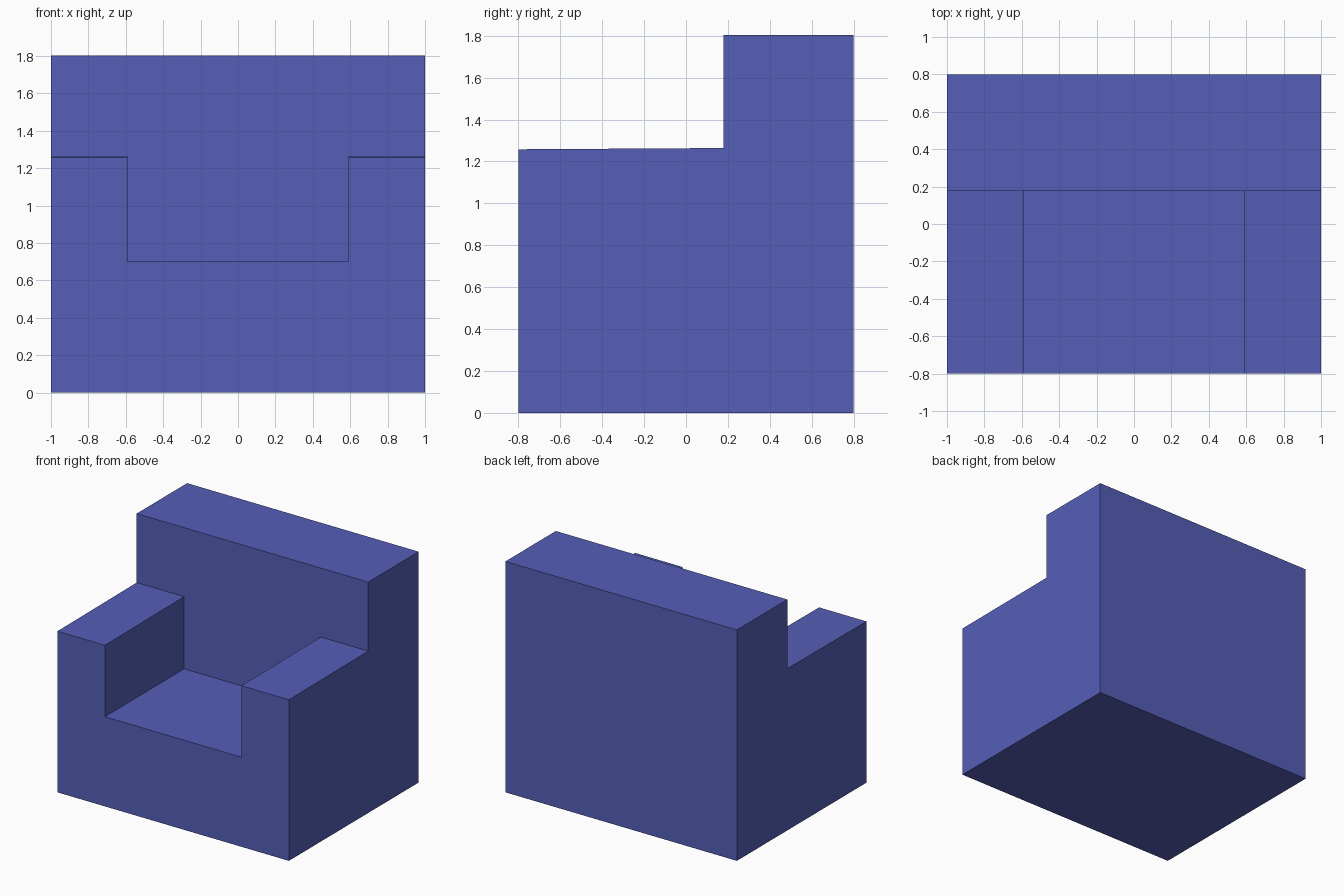
import bpy, bmesh

if "Cube" in bpy.data.objects:
    bpy.data.objects.remove(bpy.data.objects["Cube"])

blue = bpy.data.materials.new("chair blue")
blue.diffuse_color = (0.09, 0.112, 0.47, 1.0)
blue.use_nodes = True
blue.node_tree.nodes["Principled BSDF"].inputs["Base Color"].default_value = blue.diffuse_color


def extrude_profile(name, profile, half_width):
    """Extrude a (y, z) outline along x, centred on x = 0."""
    bm = bmesh.new()
    face = bm.faces.new([bm.verts.new((-half_width, y, z)) for y, z in profile])
    new = bmesh.ops.extrude_face_region(bm, geom=[face])["geom"]
    verts = [v for v in new if isinstance(v, bmesh.types.BMVert)]
    bmesh.ops.translate(bm, verts=verts, vec=(2 * half_width, 0, 0))
    bmesh.ops.recalc_face_normals(bm, faces=bm.faces)
    mesh = bpy.data.meshes.new(name)
    bm.to_mesh(mesh)
    bm.free()
    mesh.materials.append(blue)
    obj = bpy.data.objects.new(name, mesh)
    bpy.context.collection.objects.link(obj)
    return obj


BACK_Y = 0.178   # front plane of the backrest
SEAT_Z = 0.70

# Armchair body: L-shaped side outline with slightly sloping arm tops
armchair = extrude_profile("armchair", [
    (-0.8, 0), (0.8, 0), (0.8, 1.803), (BACK_Y, 1.803),
    (BACK_Y, 1.264), (-0.8, 1.258)], 1.0)

# Seat well cut between the arms
cutter = extrude_profile("seat_cutter", [
    (-1.0, SEAT_Z), (BACK_Y, SEAT_Z), (BACK_Y, 1.5), (-1.0, 1.5)], 0.59)
cut = armchair.modifiers.new("seat well", 'BOOLEAN')
cut.operation = 'DIFFERENCE'
cut.solver = 'EXACT'
cut.object = cutter

# Apply the cut and remove the helper
bpy.context.view_layer.objects.active = armchair
armchair.select_set(True)
bpy.ops.object.modifier_apply(modifier=cut.name)
bpy.data.objects.remove(cutter)
